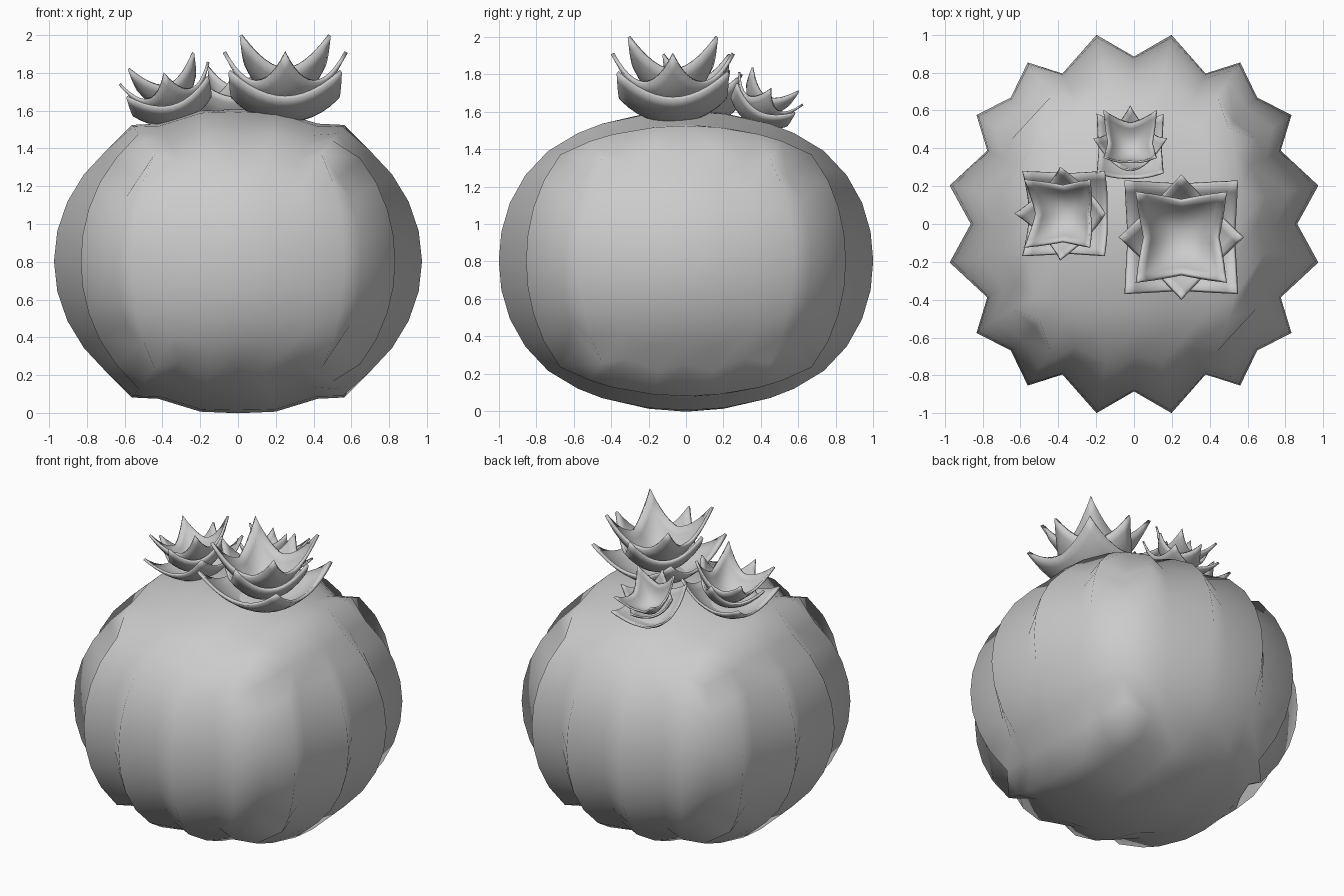
import bpy, bmesh
from math import radians, tan
from mathutils import Vector, Matrix, Euler

if "Cube" in bpy.data.objects:
    bpy.data.objects.remove(bpy.data.objects["Cube"])


def finish(name, bm):
    bmesh.ops.recalc_face_normals(bm, faces=bm.faces)
    mesh = bpy.data.meshes.new(name)
    bm.to_mesh(mesh)
    bm.free()
    mesh.shade_smooth()
    obj = bpy.data.objects.new(name, mesh)
    bpy.context.collection.objects.link(obj)
    return obj


# Ribbed body: an 8 x 8 x 8 cube-sphere whose odd rows are ridges
RIB_ANGLES = [0, 11.5, 26, 34, 45]
TOP_FILL = [1, 1, 1.03, 1.06, 1.03]


def side_tan(i):
    return tan(radians(RIB_ANGLES[abs(i)])) * (1 if i >= 0 else -1)


def body_point(i, j, k):
    n = Vector((side_tan(i), side_tan(j), tan(radians(11.25 * k)))).normalized()
    rib = j if abs(i) == 4 else i
    r = 1.02 if abs(rib) < 3 else 1.03
    if rib % 2 == 0:
        depth = 0.125 * (1 - abs(n.z) ** 1.9)
        # the upright corner grooves are shallow, with a pit at each cube corner
        if abs(i) == 4 and abs(j) == 4:
            depth = 0.085 if abs(k) == 4 else 0.065
        r = 1.02 - depth - 0.01
    r *= 1 + 0.13 * n.y ** 2 * n.z ** 2
    return Vector((n.x * 0.975 * r, n.y * r,
                   0.803 + n.z * 0.797 * r * TOP_FILL[abs(i)]))


def make_body():
    bm = bmesh.new()
    verts = {}

    def vert(key):
        if key not in verts:
            verts[key] = bm.verts.new(body_point(*key))
        return verts[key]

    for axis in range(3):
        for side in (-4, 4):
            for a in range(-4, 4):
                for b in range(-4, 4):
                    quad = []
                    for p, q in ((a, b), (a + 1, b), (a + 1, b + 1), (a, b + 1)):
                        key = [p, q]
                        key.insert(axis, side)
                        quad.append(vert(tuple(key)))
                    bm.faces.new(quad)
    return finish("cactus_body", bm)


# One rosette layer: a square cup with four raised corners and notched sides
def petal_layer(name, half, z0, depth, turn, notch, place, scale):
    bm = bmesh.new()
    bmesh.ops.create_grid(bm, x_segments=12, y_segments=12, size=1)
    for v in bm.verts:
        u, w = v.co.x, v.co.y
        big, small = max(abs(u), abs(w)), min(abs(u), abs(w))
        flare = 1 - notch * (big - small)
        v.co = Vector((u * half * flare, w * half * flare,
                       z0 + depth * ((u * u + w * w) / 2) ** 1.1))
    bm.transform(place @ Matrix.Rotation(radians(turn), 4, 'Z'))
    obj = finish(name, bm)
    solid = obj.modifiers.new("thickness", 'SOLIDIFY')
    solid.thickness = 0.02 * scale
    solid.offset = 0
    return obj


# Rosette of three stacked layers, the middle one turned 45 degrees
LAYERS = [("outer", 0.295, 0.01, 0.26, 0, 0.06),
          ("middle", 0.228, 0.08, 0.29, 45, 0.03),
          ("inner", 0.235, 0.13, 0.33, 0, 0.18)]


def rosette(name, base, scale, tilt_x, tilt_y):
    rot = Euler((radians(tilt_x), radians(tilt_y), 0)).to_matrix().to_4x4()
    place = Matrix.Translation(base) @ rot @ Matrix.Scale(scale, 4)
    for part, half, z0, depth, turn, notch in LAYERS:
        petal_layer(f"{name}_{part}_petals", half, z0, depth, turn, notch, place, scale)


make_body()
rosette("large_flower", (0.25, -0.07, 1.54), 1.0, 0, 0)
rosette("medium_flower", (-0.325, 0.055, 1.53), 0.75, 0, -14)
rosette("small_flower", (-0.02, 0.355, 1.53), 0.59, -27, 0)
